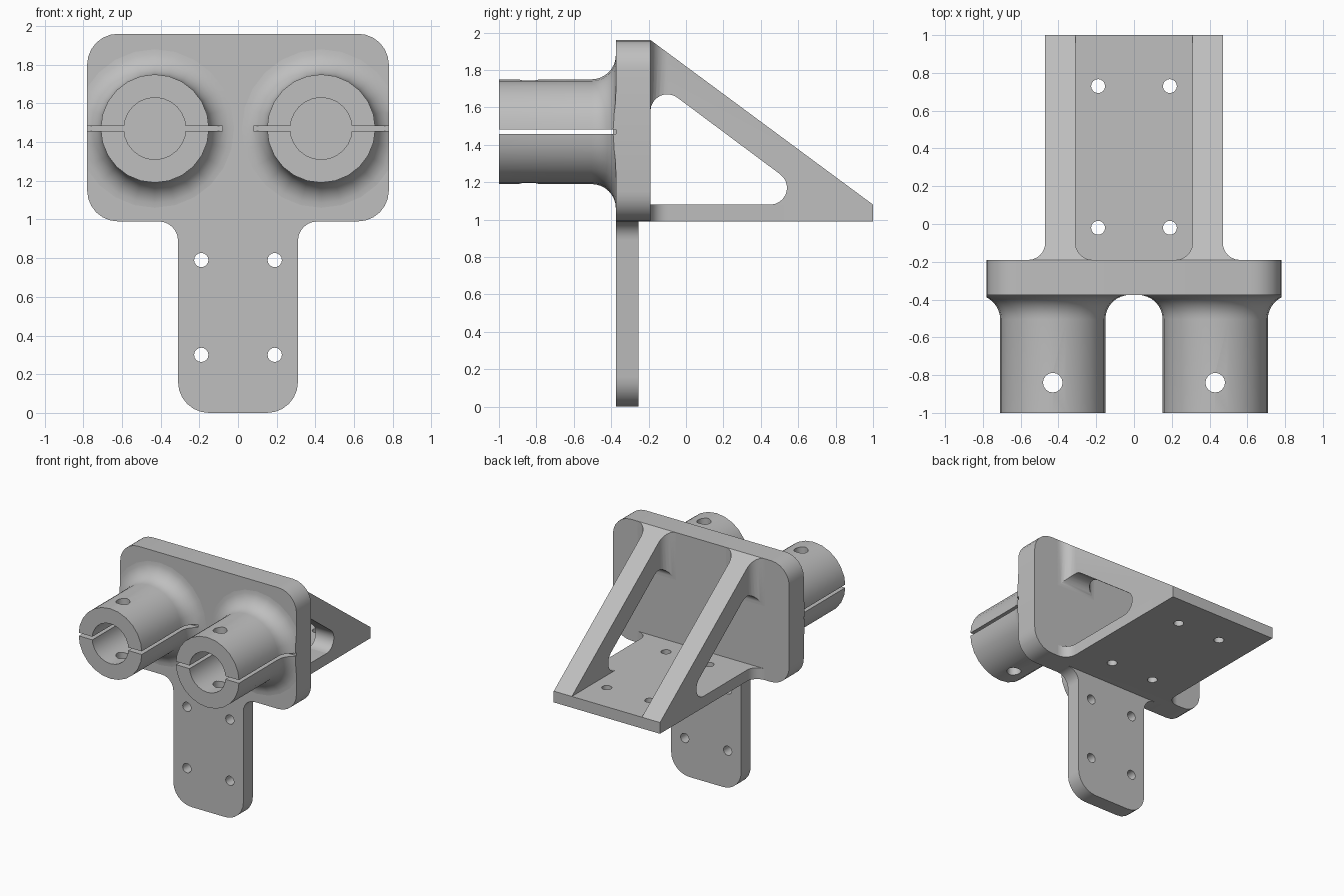
import bpy, bmesh
from math import pi, cos, sin, tan
from mathutils import Vector, Matrix

cube = bpy.data.objects.get("Cube")
if cube:
    bpy.data.objects.remove(cube, do_unlink=True)

GREY = (0.52, 0.52, 0.52, 1.0)
grey = bpy.data.materials.new("plain grey")
grey.use_nodes = True
grey.diffuse_color = GREY
grey.node_tree.nodes["Principled BSDF"].inputs["Base Color"].default_value = GREY


def finish_mesh(name, bm):
    bmesh.ops.remove_doubles(bm, verts=bm.verts, dist=1e-5)
    bmesh.ops.recalc_face_normals(bm, faces=bm.faces)
    mesh = bpy.data.meshes.new(name)
    bm.to_mesh(mesh)
    bm.free()
    mesh.materials.append(grey)
    obj = bpy.data.objects.new(name, mesh)
    bpy.context.collection.objects.link(obj)
    return obj


def rounded(corners, steps=6):
    """Outline from (u, v, radius) corners; a radius of zero stays sharp."""
    out = []
    for i, (u, v, r) in enumerate(corners):
        p = Vector((u, v))
        if r == 0:
            out.append(p)
            continue
        a = (Vector(corners[i - 1][:2]) - p).normalized()
        b = (Vector(corners[(i + 1) % len(corners)][:2]) - p).normalized()
        half = a.angle(b) / 2
        centre = p + (a + b).normalized() * (r / sin(half))
        start = p + a * (r / tan(half)) - centre
        end = p + b * (r / tan(half)) - centre
        sweep = start.angle(end)
        for k in range(steps + 1):
            t = k / steps
            out.append(centre + (start * sin((1 - t) * sweep) + end * sin(t * sweep)) / sin(sweep))
    return out


def prism(name, outline, axis, low, high):
    """Extrude a 2D outline along an axis."""
    place = {"x": lambda u, v, w: (w, u, v),
             "y": lambda u, v, w: (u, w, v),
             "z": lambda u, v, w: (u, v, w)}[axis]
    bm = bmesh.new()
    face = bm.faces.new([bm.verts.new(place(u, v, low)) for u, v in outline])
    top = bmesh.ops.extrude_face_region(bm, geom=[face])["geom"]
    shift = Vector(place(0, 0, high - low))
    bmesh.ops.translate(bm, verts=[g for g in top if isinstance(g, bmesh.types.BMVert)], vec=shift)
    return finish_mesh(name, bm)


def rect(u0, u1, v0, v1, r=0):
    return rounded([(u0, v0, r), (u1, v0, r), (u1, v1, r), (u0, v1, r)])


def circle(u, v, r, n=16):
    return [(u + r * cos(2 * pi * k / n), v + r * sin(2 * pi * k / n)) for k in range(n)]


def combine(obj, other, operation="DIFFERENCE"):
    other.hide_render = True
    mod = obj.modifiers.new("cut", "BOOLEAN")
    mod.operation, mod.solver, mod.object = operation, "EXACT", other
    bpy.context.view_layer.objects.active = obj
    bpy.ops.object.modifier_apply(modifier=mod.name)
    bpy.data.objects.remove(other, do_unlink=True)


def smooth(obj):
    bpy.ops.object.select_all(action="DESELECT")
    obj.select_set(True)
    bpy.context.view_layer.objects.active = obj
    bpy.ops.object.shade_smooth_by_angle(angle=pi / 6)


FRONT, BACK = -0.375, -0.19
BASE, SHELF_TOP, TOP = 0.99, 1.08, 1.96

# Upright plate with the lower tongue joined on
plate = prism("mounting_plate", rect(-0.78, 0.78, BASE, TOP, 0.16), "y", FRONT, BACK)
half = [(0.31, 0, 0.16), (0.31, BASE, 0.1), (0.45, BASE, 0), (0.45, BASE + 0.1, 0)]
tongue_outline = rounded(half + [(-x, z, r) for x, z, r in reversed(half)])
combine(plate, prism("tongue", tongue_outline, "y", FRONT, -0.255), "UNION")
for x in (-0.19, 0.19):
    for z in (0.3, 0.79):
        combine(plate, prism("hole_cutter", circle(x, z, 0.037), "y", -0.5, 0))
smooth(plate)

# Rear shelf, flared where it meets the plate
half = [(0.47, 1, 0), (0.47, BACK, 0.09), (0.57, BACK, 0), (0.57, BACK - 0.01, 0)]
shelf = prism("shelf", rounded(half + [(-x, y, r) for x, y, r in reversed(half)]), "z", BASE, SHELF_TOP)
for x in (-0.19, 0.19):
    for y in (-0.02, 0.73):
        combine(shelf, prism("hole_cutter", circle(x, y, 0.037), "z", 0.9, 1.2))
smooth(shelf)

for side, label in ((1, "left"), (-1, "right")):
    # Triangular rib: flared plan trimmed to the sloping side profile
    plan = rounded([(0.31, 1, 0), (0.47, 1, 0), (0.47, BACK, 0.09), (0.57, BACK, 0),
                    (0.57, BACK - 0.01, 0), (0.21, BACK - 0.01, 0), (0.21, BACK, 0), (0.31, BACK, 0.09)])
    rib = prism(label + "_rib", [(side * x, y) for x, y in plan], "z", SHELF_TOP, 2.1)
    slope = [(-0.3, SHELF_TOP), (1, SHELF_TOP), (BACK, TOP), (-0.3, TOP)]
    combine(rib, prism("slope_trim", slope, "x", -1, 1), "INTERSECT")

    # Rounded triangular window through the rib
    window = [(-0.3, 1.0), (0.45, 1.0), (0.45, SHELF_TOP)]
    window += [(0.45 + 0.09 * cos(a), 1.17 + 0.09 * sin(a))
               for a in (-pi / 2 + k * pi * 0.795 / 9 for k in range(1, 10))]
    window += [(-0.1 + 0.09 * cos(a), 1.58 + 0.09 * sin(a))
               for a in (pi * (0.295 + k * 0.705 / 8) for k in range(9))]
    window += [(-0.3, 1.58)]
    combine(rib, prism("window_cutter", window, "x", -1, 1))
    smooth(rib)

    # Clamp tube with a flared root, turned around its own axis
    cx, cz = side * 0.43, 1.47
    profile = [(0.16, FRONT), (0.16, -1), (0.28, -1)]
    profile += [(0.41 - 0.13 * cos(a), FRONT - 0.13 + 0.13 * sin(a))
                for a in (k * pi / 16 for k in range(9))]
    bm = bmesh.new()
    ring = [bm.verts.new((cx + r, y, cz)) for r, y in profile]
    edges = [bm.edges.new((v, ring[i - 1])) for i, v in enumerate(ring)]
    bmesh.ops.spin(bm, geom=ring + edges, cent=(cx, 0, cz), axis=(0, 1, 0),
                   angle=2 * pi, steps=24, use_merge=True)
    tube = finish_mesh(label + "_clamp_tube", bm)

    # Trim to the plate edge, then cut the clamping slit and the bolt hole
    edge = sorted((side * 0.78, side * 1.2))
    combine(tube, prism("edge_trim", rect(edge[0], edge[1], 0.9, 2), "y", -0.6, 0))
    combine(tube, prism("slit_cutter", rect(cx - 0.35, cx + 0.35, 1.458, 1.483), "y", -1.1, -0.3))
    combine(tube, prism("bolt_cutter", circle(cx, -0.84, 0.052), "z", 1.1, 1.9))
    smooth(tube)
